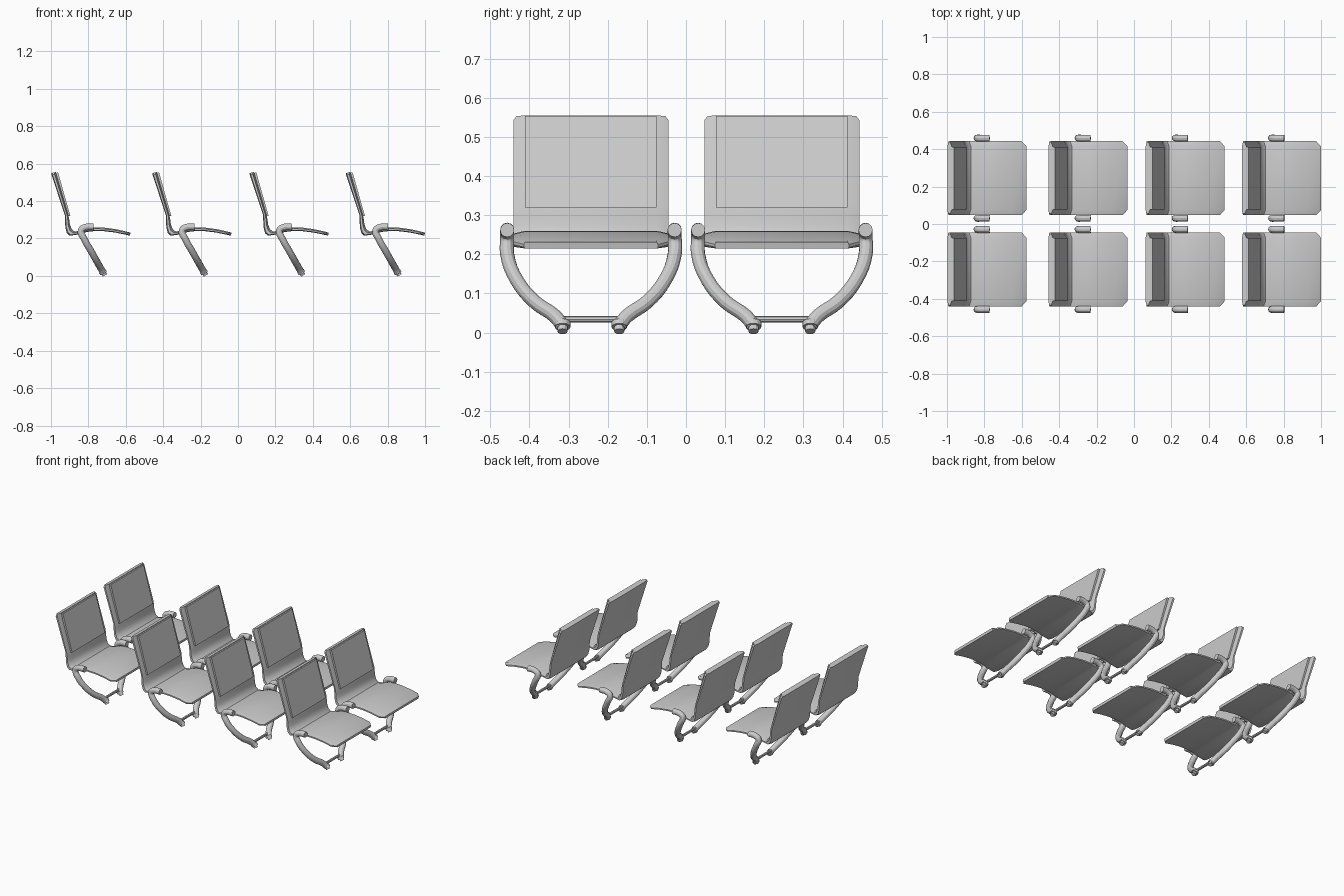
import bpy, bmesh
from mathutils import Vector

if "Cube" in bpy.data.objects:
    bpy.data.objects.remove(bpy.data.objects["Cube"])

# one chair is modelled at the first column, centred on y = 0, then repeated
COLUMNS = [0.0, 0.54, 1.06, 1.575]
ROWS = [-0.243, 0.245]


def make_mesh(name, rings):
    """Loft closed rings of points and cap both ends."""
    bm = bmesh.new()
    loops = [[bm.verts.new(p) for p in ring] for ring in rings]
    n = len(loops[0])
    for a, b in zip(loops, loops[1:]):
        for i in range(n):
            j = (i + 1) % n
            bm.faces.new((a[i], a[j], b[j], b[i]))
    bm.faces.new(loops[0])
    bm.faces.new(loops[-1])
    bmesh.ops.recalc_face_normals(bm, faces=bm.faces)
    mesh = bpy.data.meshes.new(name)
    bm.to_mesh(mesh)
    bm.free()
    return mesh


def make_tube(name, points, radius, res=4):
    """Round tube through points, as a mesh."""
    cu = bpy.data.curves.new(name, 'CURVE')
    cu.dimensions = '3D'
    cu.bevel_depth = radius
    cu.bevel_resolution = res
    cu.resolution_u = 4
    cu.use_fill_caps = True
    sp = cu.splines.new('BEZIER')
    sp.bezier_points.add(len(points) - 1)
    for bp, p in zip(sp.bezier_points, points):
        bp.co = p
        bp.handle_left_type = bp.handle_right_type = 'AUTO'
    ob = bpy.data.objects.new(name, cu)
    bpy.context.collection.objects.link(ob)
    bpy.context.view_layer.update()
    dg = bpy.context.evaluated_depsgraph_get()
    mesh = bpy.data.meshes.new_from_object(ob.evaluated_get(dg))
    mesh.name = name
    bpy.data.objects.remove(ob)
    return mesh


def section(front, rear, half, inner):
    """Cross-section of the shell with thin bevelled side edges."""
    f, r = Vector((front[0], 0, front[1])), Vector((rear[0], 0, rear[1]))
    a, b = f.lerp(r, 0.35), f.lerp(r, 0.8)
    pts = [(f, -inner), (f, inner), (a, half), (b, half),
           (r, inner), (r, -inner), (b, -half), (a, -half)]
    return [(p.x, y, p.z) for p, y in pts]


# seat shell: front point, rear point, half width
shell = [
    ((-0.974, 0.555), (-0.998, 0.550), 0.190),
    ((-0.972, 0.545), (-0.997, 0.540), 0.198),
    ((-0.907, 0.325), (-0.926, 0.325), 0.198),
    ((-0.902, 0.300), (-0.925, 0.295), 0.198),
    ((-0.899, 0.275), (-0.923, 0.258), 0.198),
    ((-0.889, 0.250), (-0.915, 0.228), 0.198),
    ((-0.872, 0.236), (-0.900, 0.215), 0.198),
    ((-0.840, 0.245), (-0.850, 0.222), 0.198),
    ((-0.805, 0.256), (-0.808, 0.235), 0.198),
    ((-0.765, 0.260), (-0.765, 0.240), 0.198),
    ((-0.715, 0.258), (-0.716, 0.239), 0.198),
    ((-0.655, 0.250), (-0.657, 0.232), 0.198),
    ((-0.600, 0.238), (-0.603, 0.221), 0.198),
    ((-0.575, 0.231), (-0.578, 0.215), 0.171),
]
seat_shell = make_mesh("seat_shell", [section(f, r, h, 0.169) for f, r, h in shell])

# raised cushion panel on the backrest
panel = [((-0.962, 0.553), (-0.980, 0.550)), ((-0.896, 0.320), (-0.912, 0.319))]
back_panel = make_mesh("back_panel", [
    [(f[0], -0.168, f[1]), (f[0], 0.168, f[1]), (r[0], 0.168, r[1]), (r[0], -0.168, r[1])]
    for f, r in panel])


def lean(z):
    return -0.838 + (0.225 - z) * 0.565


# armrest and leg bent from one tube
leg_yz = [(0.214, 0.20), (0.190, 0.135), (0.143, 0.078), (0.092, 0.042), (0.0725, 0.018)]
parts = [("seat_shell", seat_shell), ("back_panel", back_panel)]
for side, s in (("left", 1), ("right", -1)):
    path = [(-0.772, s * 0.214, 0.262), (-0.815, s * 0.214, 0.260),
            (-0.839, s * 0.214, 0.243)]
    path += [(lean(z), s * y, z) for y, z in leg_yz]
    parts.append((side + "_arm_leg", make_tube("arm_leg", path, 0.018)))
    # foot pin and collar
    parts.append((side + "_foot", make_tube(
        "foot", [(lean(0.03), s * 0.0725, 0.03), (lean(0.0), s * 0.0725, 0.003)], 0.013)))
    parts.append((side + "_collar", make_tube(
        "collar", [(lean(0.026), s * 0.0725, 0.026), (lean(0.014), s * 0.0725, 0.014)], 0.02)))

# bar joining the feet
parts.append(("foot_bar", make_tube(
    "foot_bar", [(lean(0.034), -0.075, 0.034), (lean(0.034), 0.075, 0.034)], 0.008, 2)))

# smooth shading with sharp edges kept
for name, mesh in parts:
    mesh.shade_smooth()
    mesh.set_sharp_from_angle(angle=0.5)

# repeat the chair over the grid
for c, dx in enumerate(COLUMNS):
    for r, y in enumerate(ROWS):
        for name, mesh in parts:
            ob = bpy.data.objects.new(f"{name}_{c + 1}_{r + 1}", mesh)
            ob.location = (dx, y, 0)
            bpy.context.collection.objects.link(ob)
